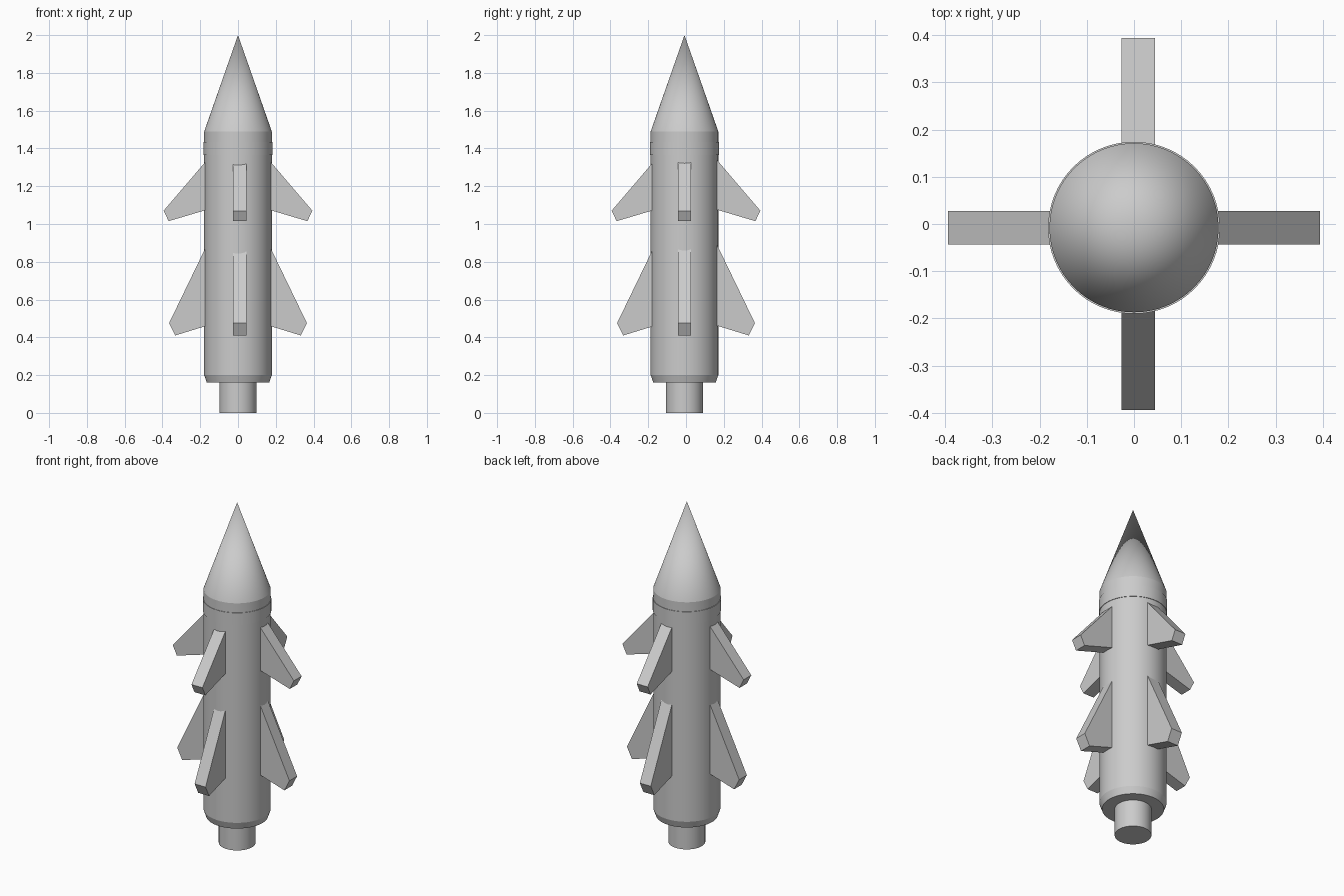
import bpy
import bmesh
import math
from mathutils import Vector

old = bpy.data.objects.get("Cube")
if old:
    bpy.data.objects.remove(old, do_unlink=True)

AXIS = Vector((0.0, -0.008, 0.0))   # centre line of the hull
RADIUS = 0.179

grey = bpy.data.materials.new("light_grey")
grey.use_nodes = True
grey.diffuse_color = (0.6, 0.6, 0.6, 1)
grey.node_tree.nodes["Principled BSDF"].inputs["Base Color"].default_value = (0.6, 0.6, 0.6, 1)


def finish(name, bm, smooth=False):
    """Turn a bmesh into a named, coloured object."""
    bmesh.ops.recalc_face_normals(bm, faces=bm.faces[:])
    mesh = bpy.data.meshes.new(name)
    bm.to_mesh(mesh)
    bm.free()
    mesh.materials.append(grey)
    obj = bpy.data.objects.new(name, mesh)
    bpy.context.collection.objects.link(obj)
    if smooth:
        bpy.ops.object.select_all(action='DESELECT')
        obj.select_set(True)
        bpy.context.view_layer.objects.active = obj
        bpy.ops.object.shade_smooth_by_angle(angle=math.radians(15))
    return obj


def lathe(name, profile, segments=64):
    """Revolve a (radius, height) profile about the hull axis."""
    bm = bmesh.new()
    verts = [bm.verts.new(AXIS + Vector((r, 0, z))) for r, z in profile]
    edges = [bm.edges.new(pair) for pair in zip(verts, verts[1:])]
    bmesh.ops.spin(bm, geom=verts + edges, cent=AXIS, axis=(0, 0, 1),
                   angle=math.tau, steps=segments)
    bmesh.ops.remove_doubles(bm, verts=bm.verts[:], dist=0.0001)
    return finish(name, bm, smooth=True)


def fin(name, outline, direction, offset, thickness=0.071):
    """Extrude a (distance, height) outline into a slab pointing outwards."""
    bm = bmesh.new()
    side = Vector((abs(direction.y), abs(direction.x), 0))
    start = side * (offset - thickness / 2)
    face = bm.faces.new([bm.verts.new(start + direction * d + Vector((0, 0, z)))
                         for d, z in outline])
    slab = bmesh.ops.extrude_face_region(bm, geom=[face])["geom"]
    moved = [v for v in slab if isinstance(v, bmesh.types.BMVert)]
    bmesh.ops.translate(bm, verts=moved, vec=side * thickness)
    return finish(name, bm)


# Hull parts stacked from the tail to the tip
lathe("nozzle", [(0, 0), (0.098, 0), (0.098, 0.17), (0, 0.17)])
lathe("body", [(0, 0.16), (0.165, 0.16), (RADIUS, 0.2), (RADIUS, 1.49), (0, 1.49)])
lathe("collar", [(0.17, 1.365), (0.182, 1.365), (0.182, 1.435), (0.17, 1.435), (0.17, 1.365)])
lathe("nose_cone", [(0, 1.49), (RADIUS, 1.49), (0, 2.0)])

# Two tiers of four swept fins, rooted inside the body
outlines = {
    "upper": [(0.14, 1.367), (0.394, 1.07), (0.367, 1.015), (0.14, 1.083)],
    "lower": [(0.14, 0.94), (0.365, 0.475), (0.332, 0.41), (0.14, 0.469)],
}
sides = {
    "left": (Vector((1, 0, 0)), AXIS.y),
    "right": (Vector((-1, 0, 0)), AXIS.y),
    "front": (Vector((0, -1, 0)), 0.009),
    "back": (Vector((0, 1, 0)), 0.009),
}
for tier, outline in outlines.items():
    for side_name, (direction, offset) in sides.items():
        fin(f"{tier}_{side_name}_fin", outline, direction, offset)
